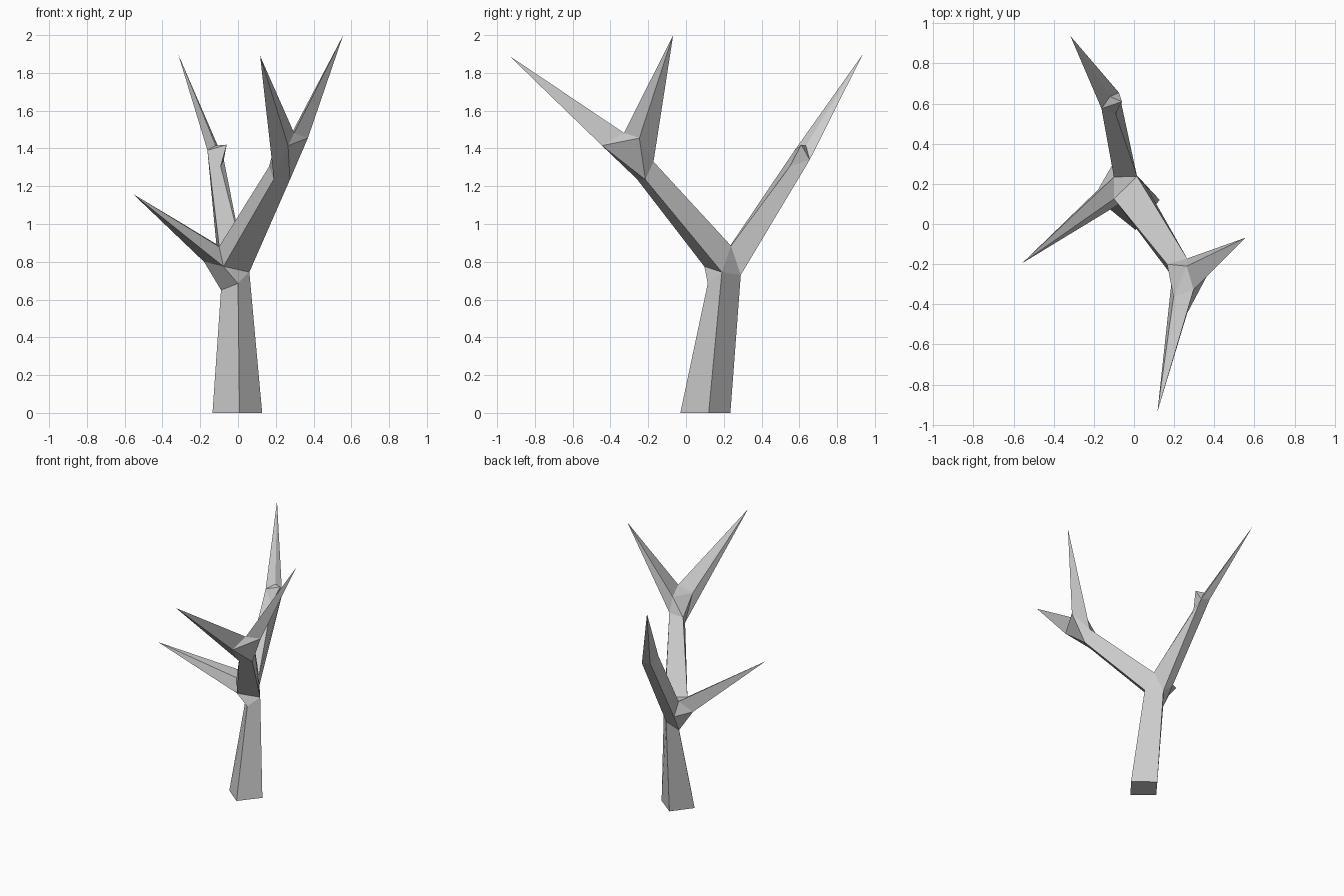
import bpy, bmesh
from mathutils import Vector

if "Cube" in bpy.data.objects:
    bpy.data.objects.remove(bpy.data.objects["Cube"])

bm = bmesh.new()
cache = {}


def vert(p):
    """Shared vertex, so neighbouring parts are welded."""
    if p not in cache:
        cache[p] = bm.verts.new(p)
    return cache[p]


def limb(lower, upper):
    """Four-sided tube between two rings."""
    for i in range(len(lower)):
        j = (i + 1) % len(lower)
        bm.faces.new([vert(p) for p in (lower[i], lower[j], upper[j], upper[i])])


def spike(ring, tip):
    """Pointed branch end."""
    for i in range(len(ring)):
        bm.faces.new([vert(ring[i]), vert(ring[(i + 1) % len(ring)]), vert(tip)])


def joint(points, rings):
    """Convex knuckle, left open where the limbs attach."""
    hull = bmesh.new()
    for p in points:
        hull.verts.new(p).index = 0
    hull.verts.index_update()
    faces = [g for g in bmesh.ops.convex_hull(hull, input=hull.verts[:])["geom"]
             if isinstance(g, bmesh.types.BMFace)]
    for f in faces:
        tri = [min(points, key=lambda p: (Vector(p) - v.co).length) for v in f.verts]
        if not any(set(tri) <= set(r) for r in rings):
            key = [vert(p) for p in tri]
            if bm.faces.get(key) is None:
                bm.faces.new(key)
    hull.free()


# Trunk, a tapered and leaning square
base = [(-.135, .085, 0), (.008, -.03, 0), (.128, .12, 0), (-.02, .235, 0)]
L, F, R, B = (-.09, .215, .65), (0, .115, .685), (.06, .19, .745), (-.03, .29, .73)
trunk_top = [L, F, R, B]
limb(base, trunk_top)
bm.faces.new([vert(p) for p in reversed(base)])

# Lower fork with the left spike
a, b, e = (-.18, .17, .80), (-.077, .097, .775), (-.105, .30, .79)
c1, c2, c3 = (-.1, .234, .885), (.015, .238, .885), (-.1, .125, .88)
left_ring = [a, b, c3, c1]
front_ring = [b, R, c2, c3]
back_ring = [c1, c2, B, e]
joint([L, F, R, B, a, b, e, c1, c2, c3],
      [trunk_top, left_ring, front_ring, back_ring])
spike(left_ring, (-.557, -.195, 1.16))

# Back branch with its small knob and long spike
k1, k2, k3 = (-.162, .575, 1.39), (-.092, .55, 1.305), (-.075, .655, 1.34)
k4, k5, k6 = (-.15, .66, 1.36), (-.12, .635, 1.415), (-.06, .61, 1.42)
knob_ring = [k1, k2, k3, k4]
tip_ring = [k1, k5, k3, k4]
limb(back_ring, knob_ring)
joint([k1, k2, k3, k4, k5, k6], [knob_ring, tip_ring])
spike(tip_ring, (-.317, .937, 1.9))

# Front branch, splitting into two spikes
p1, p2 = (.19, -.26, 1.238), (.275, -.215, 1.235)
p3, p4 = (.165, -.20, 1.305), (.265, -.172, 1.33)
q1, q2, q3 = (.265, -.445, 1.415), (.37, -.247, 1.455), (.297, -.328, 1.482)
q4, q5 = (.197, -.365, 1.43), (.263, -.21, 1.44)
fork_ring = [p1, p2, p4, p3]
front_spike_ring = [p1, q1, q3, q4]
right_spike_ring = [q2, p4, q5, q3]
limb(front_ring, fork_ring)
joint([p1, p2, p3, p4, q1, q2, q3, q4, q5],
      [fork_ring, front_spike_ring, right_spike_ring])
spike(front_spike_ring, (.117, -.935, 1.89))
spike(right_spike_ring, (.557, -.068, 2.0))

bmesh.ops.recalc_face_normals(bm, faces=bm.faces[:])
mesh = bpy.data.meshes.new("bare_tree")
bm.to_mesh(mesh)
bm.free()
tree = bpy.data.objects.new("bare_tree", mesh)
bpy.context.collection.objects.link(tree)
